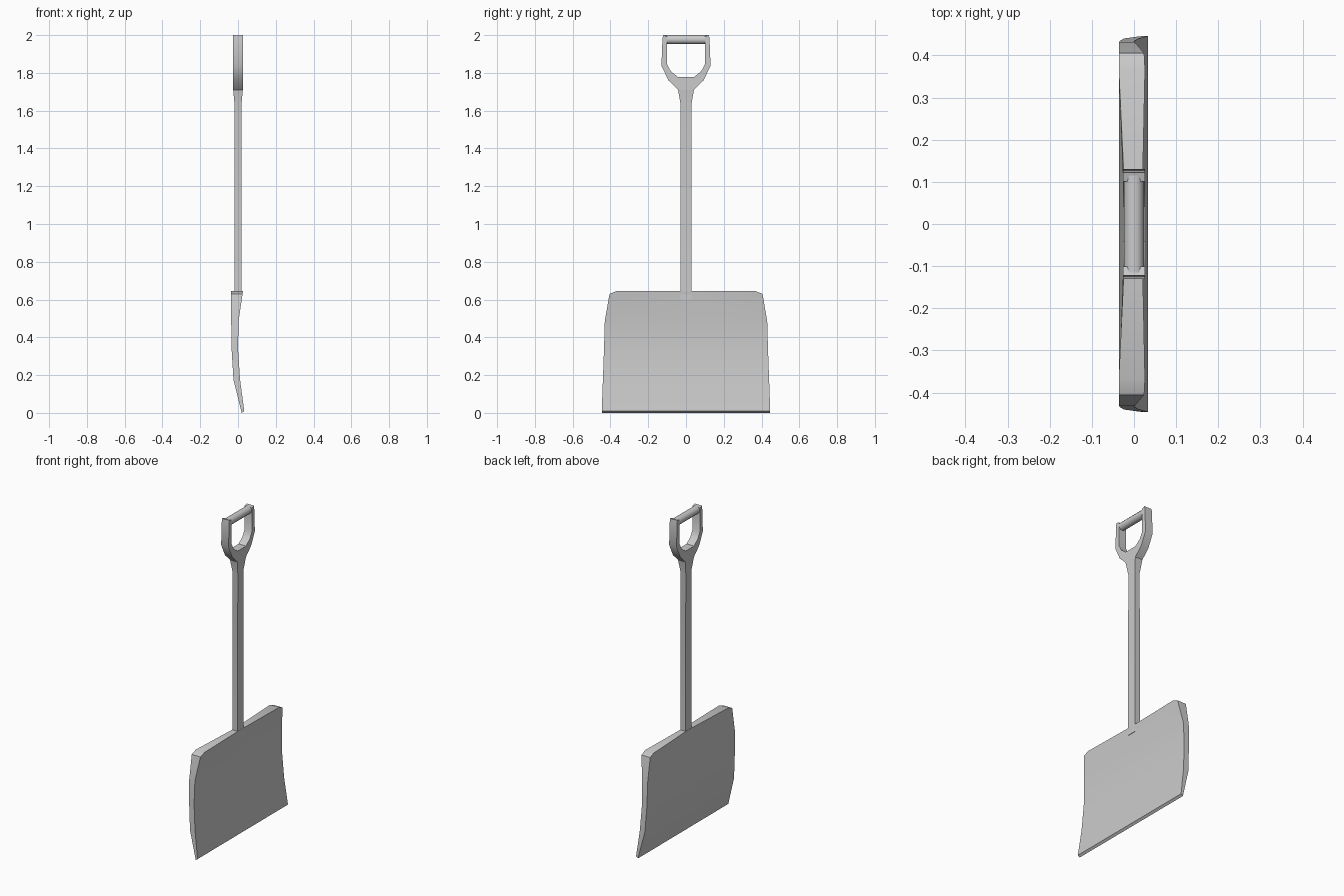
import bpy, bmesh
from math import cos, sin, pi

if "Cube" in bpy.data.objects:
    bpy.data.objects.remove(bpy.data.objects["Cube"])


def loft(name, rings, angle=0.6):
    """Skin a list of equal-length point rings and cap both ends."""
    bm = bmesh.new()
    rows = [[bm.verts.new(p) for p in ring] for ring in rings]
    n = len(rows[0])
    for a, b in zip(rows, rows[1:]):
        for i in range(n):
            j = (i + 1) % n
            bm.faces.new((a[i], a[j], b[j], b[i]))
    bm.faces.new(rows[0])
    bm.faces.new(rows[-1])
    bmesh.ops.recalc_face_normals(bm, faces=bm.faces)
    mesh = bpy.data.meshes.new(name)
    bm.to_mesh(mesh)
    bm.free()
    obj = bpy.data.objects.new(name, mesh)
    bpy.context.collection.objects.link(obj)
    bpy.ops.object.select_all(action='DESELECT')
    obj.select_set(True)
    bpy.context.view_layer.objects.active = obj
    bpy.ops.object.shade_smooth_by_angle(angle=angle)
    return obj


# Blade rows: half width, back (x, z), front (x, z), pinch toward the shaft
blade_rows = [
    (0.446, (0.020, 0.000), (0.033, 0.010), 0),
    (0.440, (-0.024, 0.175), (0.011, 0.175), 0),
    (0.434, (-0.034, 0.340), (0.000, 0.340), 0),
    (0.430, (-0.036, 0.485), (0.003, 0.485), 0),
    (0.405, (-0.036, 0.630), (0.024, 0.630), 0.8),
    (0.367, (-0.036, 0.645), (0.026, 0.645), 1),
]
rings = []
for w, (bx, bz), (fx, fz), pinch in blade_rows:
    mb, mf = bx + 0.016 * pinch, fx - 0.007 * pinch
    rings.append([(bx, -w, bz), (mb, -0.03, bz), (mb, 0.03, bz), (bx, w, bz),
                  (fx, w, fz), (mf, 0.03, fz), (mf, -0.03, fz), (fx, -w, fz)])
loft("blade", rings)

# Shaft with flared neck: z, half width, half depth
shaft_rows = [(0.60, 0.029, 0.018), (1.63, 0.028, 0.018), (1.71, 0.042, 0.0255)]
loft("shaft", [[(-d, -w, z), (d, -w, z), (d, w, z), (-d, w, z)]
               for z, w, d in shaft_rows])

# D-shaped handle frame: inner (y, z), outer (y, z), mirrored across y
ribs = [
    ((0.042, 1.778), (0.042, 1.710)),
    ((0.080, 1.808), (0.093, 1.760)),
    ((0.100, 1.845), (0.130, 1.838)),
    ((0.101, 1.955), (0.125, 1.970)),
    ((0.101, 1.994), (0.122, 2.000)),
]
mirrored = [((-i[0], i[1]), (-o[0], o[1])) for i, o in reversed(ribs)]
d = 0.0255
loft("handle_frame", [[(-d, *i), (d, *i), (d, *o), (-d, *o)]
                      for i, o in mirrored + ribs])

# Eight-sided grip bar between the frame arms
k = 1 / cos(pi / 8)
loft("grip_bar", [[(0.0235 * k * cos(pi / 8 + a * pi / 4), y,
                    1.9765 + 0.0235 * k * sin(pi / 8 + a * pi / 4))
                   for a in range(8)] for y in (-0.115, 0.115)], angle=0.9)
